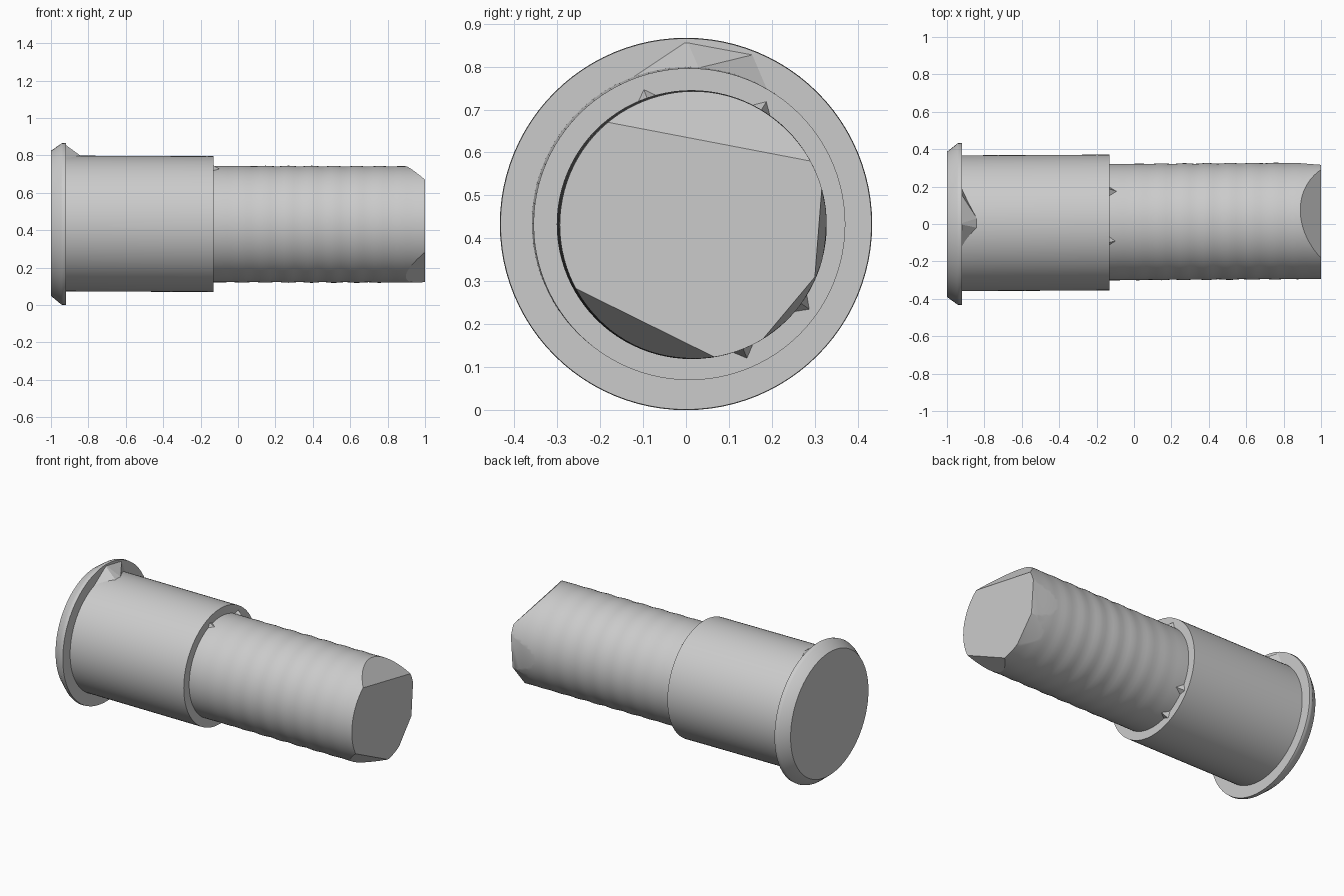
import bpy, bmesh, math
from mathutils import Vector

if "Cube" in bpy.data.objects:
    bpy.data.objects.remove(bpy.data.objects["Cube"])

SIDES = 96
grey = bpy.data.materials.new("plain grey")
grey.diffuse_color = (0.6, 0.6, 0.6, 1)
grey.use_nodes = True
grey.node_tree.nodes["Principled BSDF"].inputs["Base Color"].default_value = grey.diffuse_color


def finish(bm, name, smooth=True):
    bmesh.ops.recalc_face_normals(bm, faces=bm.faces)
    mesh = bpy.data.meshes.new(name)
    bm.to_mesh(mesh)
    bm.free()
    mesh.materials.append(grey)
    obj = bpy.data.objects.new(name, mesh)
    bpy.context.collection.objects.link(obj)
    if smooth:
        bpy.ops.object.select_all(action='DESELECT')
        obj.select_set(True)
        bpy.context.view_layer.objects.active = obj
        bpy.ops.object.shade_smooth_by_angle(angle=math.radians(25))
    return obj


def lathe(rings, cap_start=False, cap_end=False):
    """Tube along x through rings of (x, radius, centre y, centre z)."""
    bm = bmesh.new()
    loops = []
    for x, r, cy, cz in rings:
        loops.append([bm.verts.new((x, cy + r * math.cos(2 * math.pi * i / SIDES),
                                    cz + r * math.sin(2 * math.pi * i / SIDES)))
                      for i in range(SIDES)])
    for a, b in zip(loops, loops[1:]):
        for i in range(SIDES):
            j = (i + 1) % SIDES
            bm.faces.new((a[i], a[j], b[j], b[i]))
    if cap_start:
        bm.faces.new(loops[0])
    if cap_end:
        bm.faces.new(loops[-1])
    return bm


def hull(name, points):
    bm = bmesh.new()
    for p in points:
        bm.verts.new(p)
    bmesh.ops.convex_hull(bm, input=bm.verts)
    finish(bm, name, smooth=False)


# Bevelled head flange, ending at the body
finish(lathe([(-1, .388, -.002, .437), (-.945, .43, 0, .4335), (-.935, .4335, 0, .4335),
              (-.92, .432, 0, .4335), (-.92, .363, .004, .436)], cap_start=True), "head_flange")

# Thick body with its shoulder
finish(lathe([(-.92, .363, .004, .436), (-.13, .363, .008, .433),
              (-.13, .311, .010, .433)]), "thick_body")

# Slim shank with gentle ripples
rings = []
STEPS = 45
for k in range(STEPS + 1):
    t = k / STEPS
    ripple = .0022 * math.sin(t * 58) * math.sin(math.pi * t)
    rings.append((-.13 + 1.13 * t, .311 + ripple, .010 + .007 * t, .433 - .002 * t))
bm = lathe(rings, cap_end=True)

# Chipped tip: each cut runs through a chord on the end face and a point on the side
centre = Vector((0, .015, .431))
cuts = [((-.18, .67), (.29, .58), .89, 78),
        ((-.26, .285), (.07, .122), .90, 237),
        ((.145, .125), (.30, .31), .90, 317),
        ((.30, .31), (.315, .50), .86, 2)]
for p, q, depth, angle in cuts:
    a, b = Vector((1, *p)), Vector((1, *q))
    t = math.radians(angle)
    c = Vector((depth, centre.y + .311 * math.cos(t), centre.z + .311 * math.sin(t)))
    n = (b - a).cross(c - a).normalized()
    if n.x < 0:
        n.negate()
    res = bmesh.ops.bisect_plane(bm, geom=bm.verts[:] + bm.edges[:] + bm.faces[:],
                                 plane_co=a, plane_no=n, clear_outer=True)
    edges = [e for e in res["geom_cut"] if isinstance(e, bmesh.types.BMEdge) and e.is_boundary]
    bmesh.ops.holes_fill(bm, edges=edges, sides=0)
finish(bm, "slim_shank")

# Wedge of material joining flange and body on top
hull("flange_wedge", [(-.935, 0, .866), (-.93, .17, .831), (-.84, .03, .797), (-.84, -.02, .797),
                      (-.93, -.07, .79), (-.925, -.15, .76), (-.925, .2, .74), (-.9, .03, .77)])

# Small burrs in the corner of the shoulder
for y, z in ((.185, .715), (-.10, .752), (.28, .24), (.14, .126)):
    d = Vector((0, y, z)) - centre
    d.x = 0
    out = d.normalized()
    side = Vector((0, -out.z, out.y))
    foot = centre + out * .305
    hull("shoulder_burr", [Vector((-.13, 0, 0)) + foot + side * .03,
                           Vector((-.13, 0, 0)) + foot - side * .03,
                           Vector((-.13, 0, 0)) + foot + out * .03,
                           Vector((-.085, 0, 0)) + foot])
